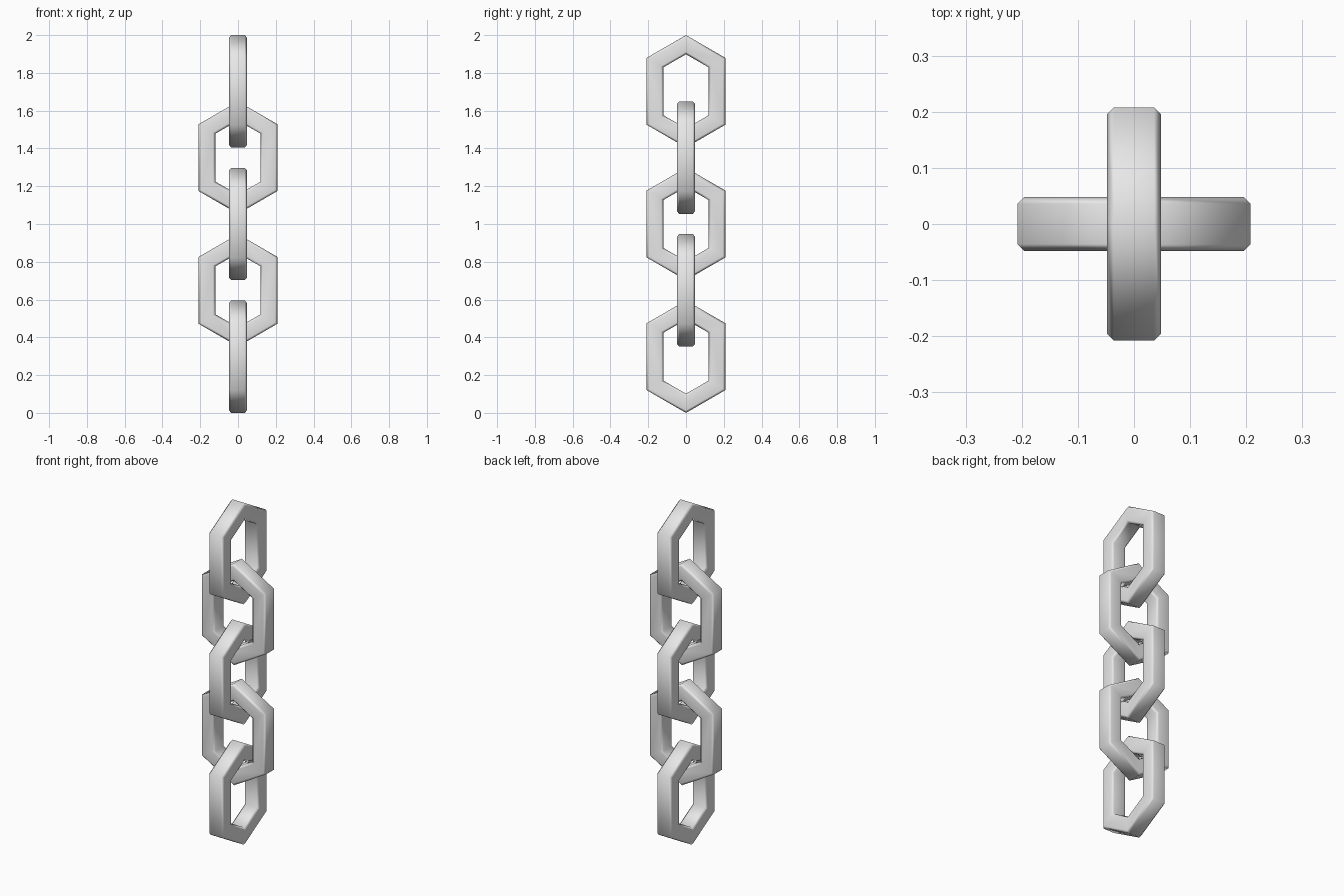
import bpy, bmesh, math

cube = bpy.data.objects.get("Cube")
if cube:
    bpy.data.objects.remove(cube, do_unlink=True)

# Plain grey metal
steel = bpy.data.materials.new("grey_steel")
steel.use_nodes = True
GREY = (0.8, 0.8, 0.8, 1)
steel.diffuse_color = GREY
steel.node_tree.nodes["Principled BSDF"].inputs["Base Color"].default_value = GREY

OUTER, INNER = 0.208, 0.12     # half widths of the hexagonal ring
HALF = 0.048                   # half thickness
CHAMFER = 0.012
LENGTH = 0.595
STRETCH = LENGTH / 2 - OUTER * 2 / math.sqrt(3)   # straight part of the sides
PITCH = (2 - LENGTH) / 4

# Chamfered cross-section: (distance from link centre, offset across the link)
c = CHAMFER
SECTION = [(OUTER, HALF - c), (OUTER - c, HALF), (INNER + c, HALF), (INNER, HALF - c),
           (INNER, c - HALF), (INNER + c, -HALF), (OUTER - c, -HALF), (OUTER, c - HALF)]


def make_link(name, z, turned):
    """Sweep the section around a stretched hexagon."""
    bm = bmesh.new()
    rings = []
    for i in range(6):
        a = math.radians(90 + 60 * i)
        ring = []
        for r, w in SECTION:
            radius = r * 2 / math.sqrt(3)
            across = radius * math.cos(a)
            up = radius * math.sin(a) + math.copysign(STRETCH, math.sin(a))
            ring.append(bm.verts.new((across, w, up) if turned else (w, across, up)))
        rings.append(ring)
    n = len(SECTION)
    for i in range(6):
        a, b = rings[i], rings[(i + 1) % 6]
        for j in range(n):
            k = (j + 1) % n
            bm.faces.new((a[j], a[k], b[k], b[j])).smooth = True
    bmesh.ops.recalc_face_normals(bm, faces=bm.faces)
    mesh = bpy.data.meshes.new(name)
    bm.to_mesh(mesh)
    bm.free()
    mesh.materials.append(steel)
    link = bpy.data.objects.new(name, mesh)
    link.location.z = z
    bpy.context.collection.objects.link(link)
    # Keep the broad faces flat while the chamfers blend softly
    normals = link.modifiers.new("soft_edges", 'WEIGHTED_NORMAL')
    normals.weight = 50


# Five interlocked links, alternating by a quarter turn
for i in range(5):
    make_link(f"chain_link_{i + 1}", LENGTH / 2 + PITCH * i, i % 2 == 1)
